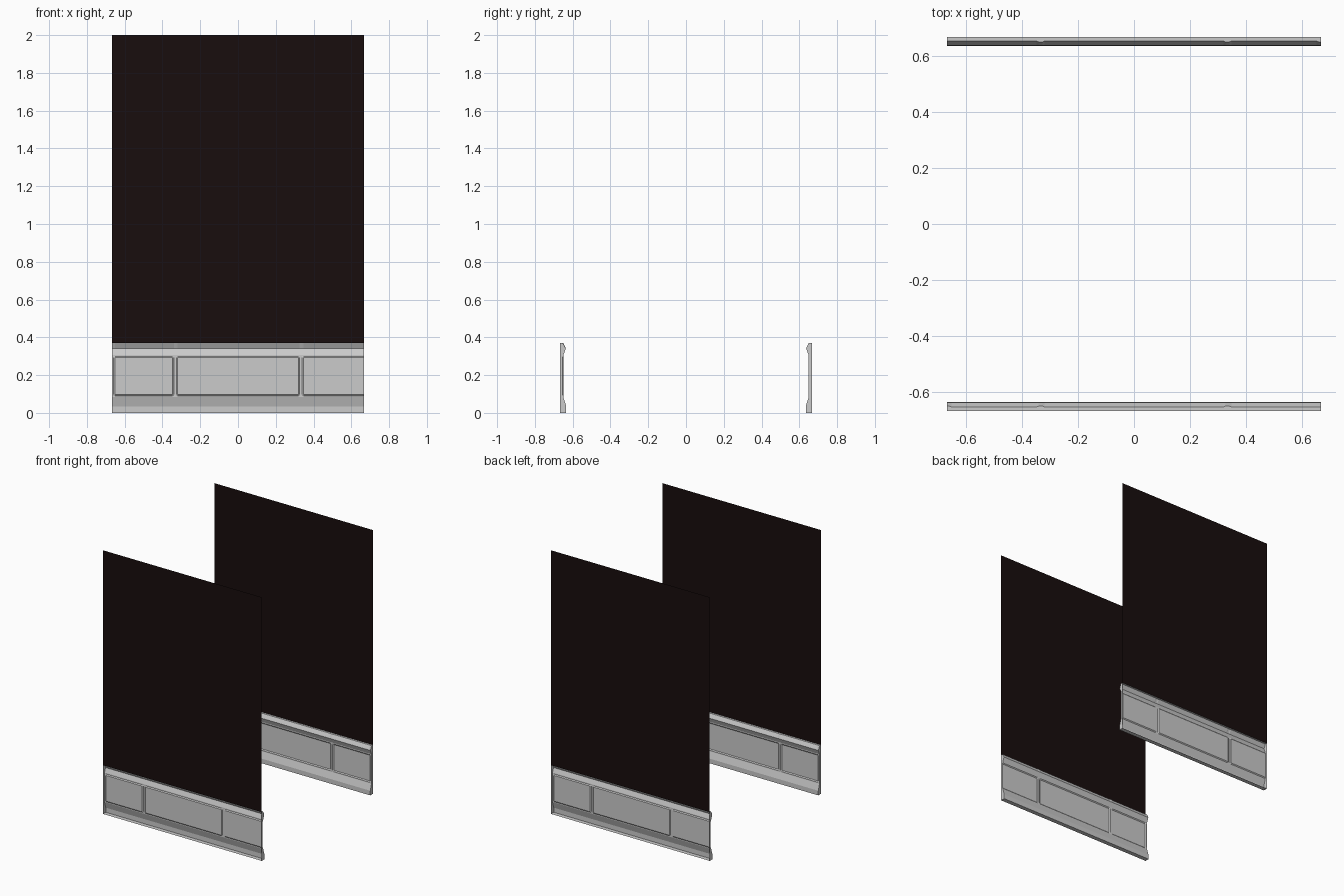
import bpy, bmesh, math
from mathutils import Matrix

if "Cube" in bpy.data.objects:
    bpy.data.objects.remove(bpy.data.objects["Cube"])

HX = 0.666      # half length of a wall
OUT = 0.667     # distance of the wall plane from the centre
RAIL = 0.018    # relief of frame rails and posts
PANEL = 0.012   # relief of the recessed panels

# (z, relief towards the corridor) of the skirting, panel field and dado cap
PROFILE = [(0, 0.0), (0, 0.033), (0.035, 0.033), (0.083, RAIL), (0.09, RAIL),
           (0.097, PANEL), (0.292, PANEL), (0.299, RAIL), (0.307, RAIL),
           (0.34, 0.031), (0.37, 0.015), (0.37, 0.0)]

# (x, relief) along the wall: half post at the left end, two full posts
COLUMNS = [(-HX, RAIL), (-0.658, RAIL), (-0.651, PANEL)]
for c in (-0.333, 0.333):
    COLUMNS += [(c - 0.014, PANEL), (c - 0.007, RAIL),
                (c + 0.007, RAIL), (c + 0.014, PANEL)]
COLUMNS.append((HX, PANEL))


def make_object(name, bm, angle):
    bm.transform(Matrix.Rotation(angle, 4, 'Z'))
    me = bpy.data.meshes.new(name)
    bm.to_mesh(me)
    bm.free()
    ob = bpy.data.objects.new(name, me)
    bpy.context.collection.objects.link(ob)
    return ob


def wainscot(name, angle):
    # Open-backed moulded sheet with closed ends
    bm = bmesh.new()
    last = len(PROFILE) - 1
    cols = []
    for x, post in COLUMNS:
        col = []
        for i, (z, d) in enumerate(PROFILE):
            depth = d if i in (0, last) else max(d, post)
            col.append(bm.verts.new((x, -OUT + depth, z)))
        cols.append(col)
    for a, b in zip(cols, cols[1:]):
        for i in range(last):
            bm.faces.new((a[i], a[i + 1], b[i + 1], b[i]))
    bm.faces.new(cols[0][::-1])
    bm.faces.new(cols[-1])
    return make_object(name, bm, angle)


def upper_wall(name, angle, mat):
    # Plain dark sheet above the dado cap
    bm = bmesh.new()
    bm.faces.new([bm.verts.new((x, -OUT, z)) for x, z in
                  ((HX, 0.37), (-HX, 0.37), (-HX, 2.0), (HX, 2.0))])
    ob = make_object(name, bm, angle)
    ob.data.materials.append(mat)
    return ob


dark = bpy.data.materials.new("dark_wall")
dark.diffuse_color = (0.009, 0.004, 0.004, 1)
dark.use_nodes = True
dark.node_tree.nodes["Principled BSDF"].inputs["Base Color"].default_value = dark.diffuse_color

# The back wall is the front wall turned half round
for side, angle in (("front", 0.0), ("back", math.pi)):
    wainscot(side + "_wainscot", angle)
    upper_wall(side + "_upper_wall", angle, dark)
